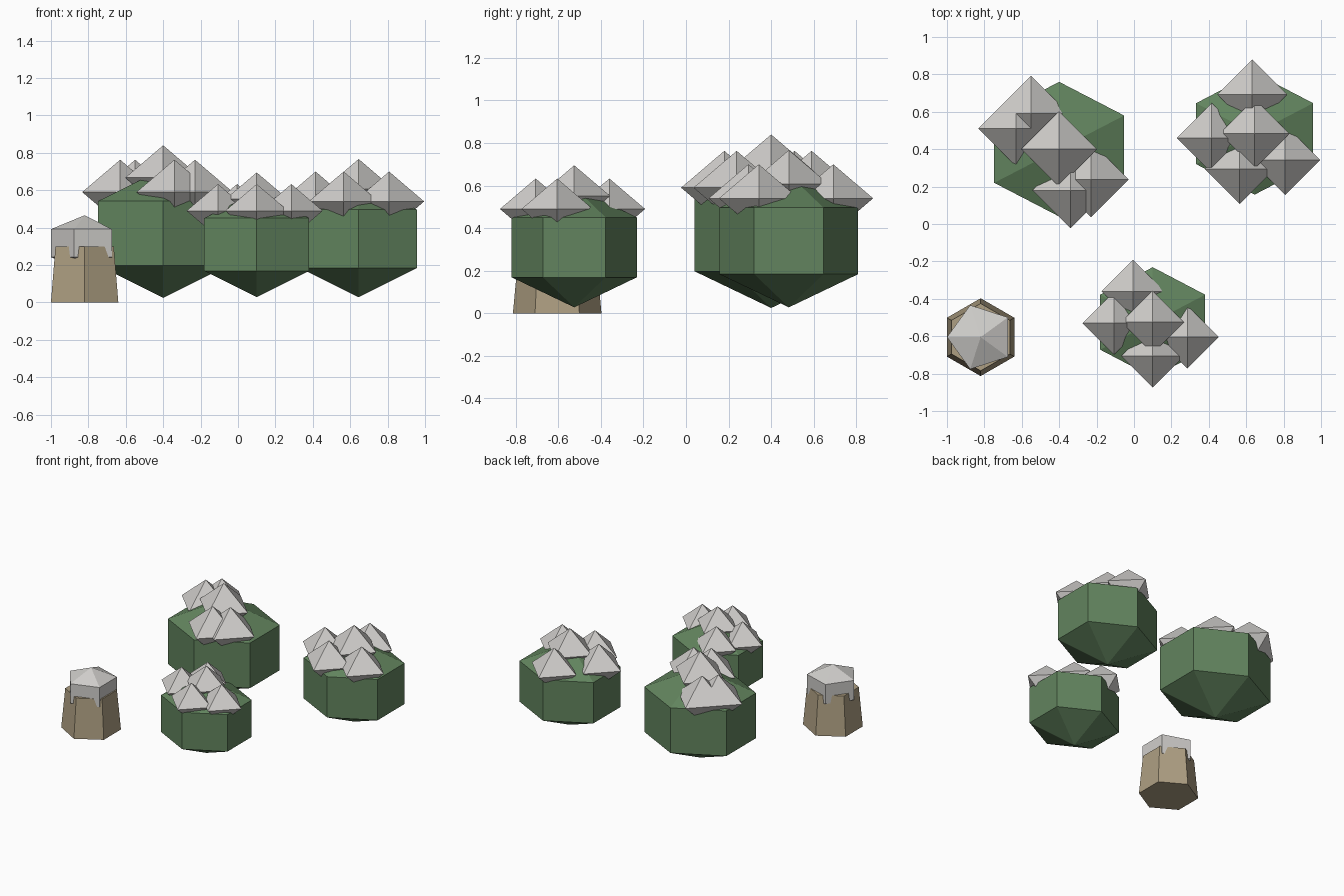
import bpy, bmesh, math

if "Cube" in bpy.data.objects:
    bpy.data.objects.remove(bpy.data.objects["Cube"])


def material(name, rgb):
    m = bpy.data.materials.new(name)
    lin = [(c / 255 / 12.92) if c < 11 else ((c / 255 + 0.055) / 1.055) ** 2.4 for c in rgb]
    m.diffuse_color = (*lin, 1)
    m.use_nodes = True
    m.node_tree.nodes["Principled BSDF"].inputs["Base Color"].default_value = m.diffuse_color
    return m


GREEN = material("leaf green", (98, 132, 94))
SNOW = material("snow grey", (208, 206, 203))
WOOD = material("bark tan", (174, 159, 130))


def lathe(name, mat, center, sides, phase, rings, bottom=None, top=None):
    """Stack rings of (rx, ry, z); close each end with an apex height or a flat cap."""
    bm = bmesh.new()
    cx, cy = center
    loops = []
    for rx, ry, z in rings:
        angles = [phase + 2 * math.pi * i / sides for i in range(sides)]
        loops.append([bm.verts.new((cx + rx * math.cos(a), cy + ry * math.sin(a), z)) for a in angles])
    for lo, hi in zip(loops, loops[1:]):
        for i in range(sides):
            j = (i + 1) % sides
            bm.faces.new((lo[i], lo[j], hi[j], hi[i]))
    for loop, apex in ((loops[0], bottom), (loops[-1], top)):
        if apex is None:
            bm.faces.new(loop)
        else:
            tip = bm.verts.new((cx, cy, apex))
            for i in range(sides):
                bm.faces.new((loop[i], loop[(i + 1) % sides], tip))
    bmesh.ops.recalc_face_normals(bm, faces=bm.faces)
    mesh = bpy.data.meshes.new(name)
    bm.to_mesh(mesh)
    bm.free()
    mesh.materials.append(mat)
    ob = bpy.data.objects.new(name, mesh)
    bpy.context.collection.objects.link(ob)
    return ob


def bush(name, center, rx, ry, mid, half):
    lathe(name, GREEN, center, 6, math.pi / 2,
          [(rx, ry, mid - half / 2), (rx, ry, mid + half / 2)], mid - half, mid + half)


def snow_clump(name, center, r, z, h):
    lathe(name, SNOW, center, 4, 0, [(r, r, z)], z - h, z + h)


# Bushes: centre, x radius, y radius, middle height, half height,
# then snow radius, height, raised level, low level, and low clump centres
bushes = {
    "large": ((-0.40, 0.40), 0.401, 0.36, 0.37, 0.345, 0.203, 0.173, 0.667, 0.59,
              [(-0.63, 0.51), (-0.55, 0.59), (-0.34, 0.18), (-0.23, 0.238)]),
    "medium": ((0.645, 0.483), 0.361, 0.326, 0.34, 0.312, 0.187, 0.16, 0.607, 0.54,
               [(0.632, 0.692), (0.415, 0.46), (0.565, 0.293), (0.808, 0.342)]),
    "small": ((0.10, -0.525), 0.324, 0.294, 0.31, 0.282, 0.168, 0.143, 0.552, 0.49,
              [(-0.005, -0.36), (-0.107, -0.53), (0.285, -0.605), (0.10, -0.706)]),
}
for size, (c, rx, ry, mid, half, r, h, z_top, z_low, clumps) in bushes.items():
    bush(size + "_bush", c, rx, ry, mid, half)
    snow_clump(size + "_bush_snow_top", c, r, z_top, h)
    for n, pos in enumerate(clumps, 1):
        snow_clump(f"{size}_bush_snow_{n}", pos, r, z_low, h)

# Tapered stump with a five-sided snow cap
STUMP = (-0.82, -0.605)
lathe("stump", WOOD, STUMP, 6, math.pi / 2, [(0.208, 0.208, 0), (0.18, 0.18, 0.3)])
lathe("stump_snow_cap", SNOW, STUMP, 5, math.pi,
      [(0.18, 0.18, 0.242), (0.18, 0.18, 0.392)], 0.168, 0.466)
